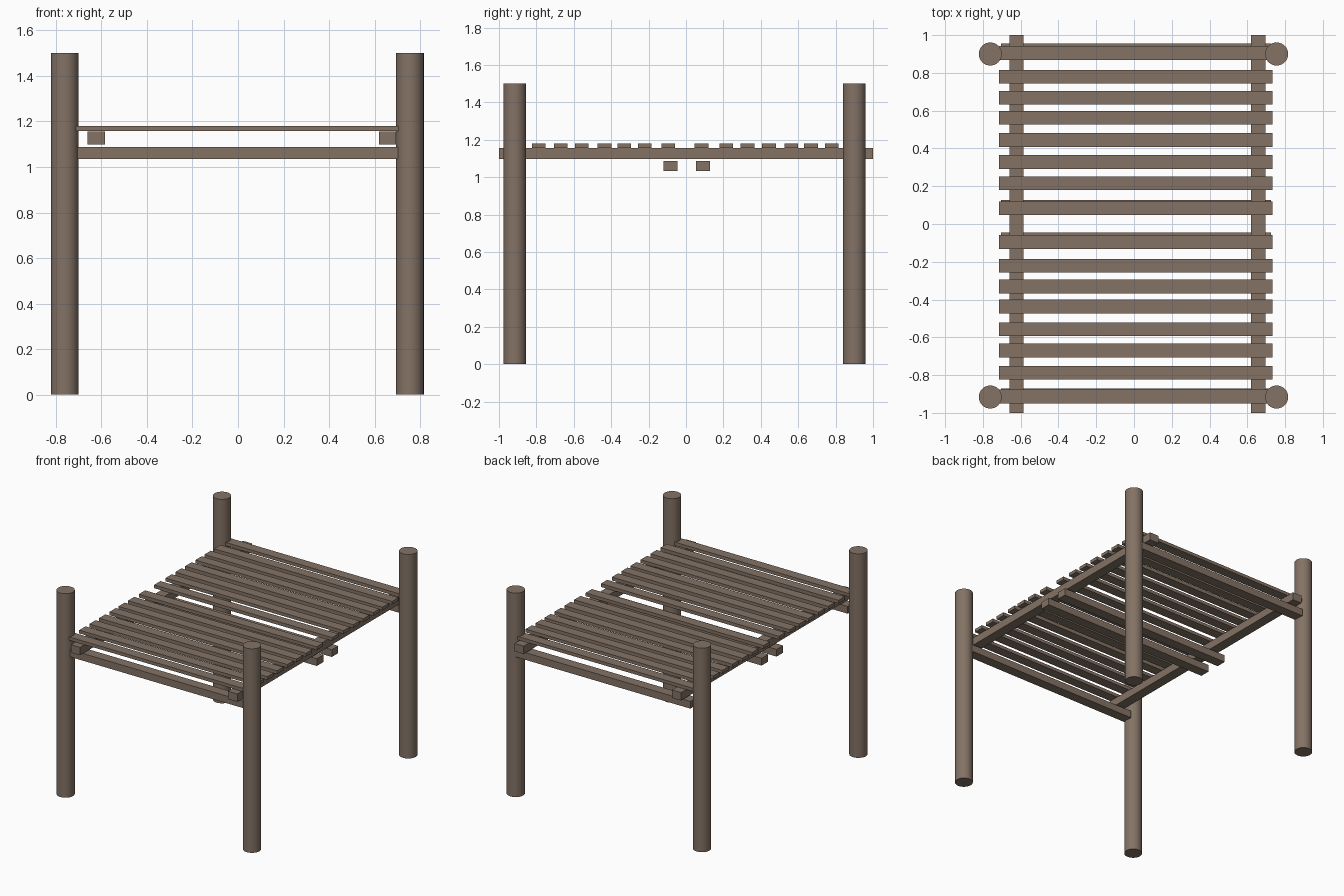
import bpy
import bmesh
from mathutils import Matrix, Vector

if "Cube" in bpy.data.objects:
    bpy.data.objects.remove(bpy.data.objects["Cube"])

# one weathered timber colour
wood = bpy.data.materials.new("weathered_wood")
wood.diffuse_color = (0.23, 0.17, 0.13, 1)
wood.use_nodes = True
wood.node_tree.nodes["Principled BSDF"].inputs["Base Color"].default_value = wood.diffuse_color


def finish(name, bm):
    mesh = bpy.data.meshes.new(name)
    bm.to_mesh(mesh)
    bm.free()
    mesh.materials.append(wood)
    obj = bpy.data.objects.new(name, mesh)
    bpy.context.collection.objects.link(obj)
    return obj


def beam(name, x, y, z):
    """Rectangular timber from (min, max) ranges."""
    lo, hi = Vector((x[0], y[0], z[0])), Vector((x[1], y[1], z[1]))
    bm = bmesh.new()
    mat = Matrix.Translation((lo + hi) / 2) @ Matrix.Diagonal((hi - lo).to_4d())
    bmesh.ops.create_cube(bm, size=1, matrix=mat)
    return finish(name, bm)


def post(name, x, y, radius=0.061, height=1.5):
    """Round post with smooth sides and flat caps."""
    bm = bmesh.new()
    bmesh.ops.create_cone(bm, cap_ends=True, segments=32, radius1=radius, radius2=radius,
                          depth=height, matrix=Matrix.Translation((x, y, height / 2)))
    for f in bm.faces:
        f.smooth = abs(f.normal.z) < 0.5
    for e in bm.edges:
        e.smooth = all(f.smooth for f in e.link_faces)
    return finish(name, bm)


# four corner posts
for side, x in (("left", -0.761), ("right", 0.755)):
    for end, y in (("front", -0.916), ("back", 0.900)):
        post(f"{end}_{side}_post", x, y)

# side rails running front to back
beam("left_rail", (-0.66, -0.585), (-1, 1), (1.098, 1.156))
beam("right_rail", (0.62, 0.695), (-1, 1), (1.098, 1.156))

# cross beams under the rails
for name, y in (("front", -0.909), ("middle_front", -0.083),
                ("middle_back", 0.09), ("back", 0.919)):
    beam(f"{name}_cross_beam", (-0.705, 0.726), (y - 0.0375, y + 0.0375), (1.034, 1.087))

# unevenly laid deck slats
slat_y = [-0.914, -0.787, -0.670, -0.557, -0.436, -0.331, -0.221, -0.095,
          0.083, 0.216, 0.329, 0.444, 0.562, 0.668, 0.780, 0.905]
for i, y in enumerate(slat_y, 1):
    beam(f"deck_slat_{i:02d}", (-0.715, 0.733), (y - 0.0365, y + 0.0365), (1.157, 1.181))
